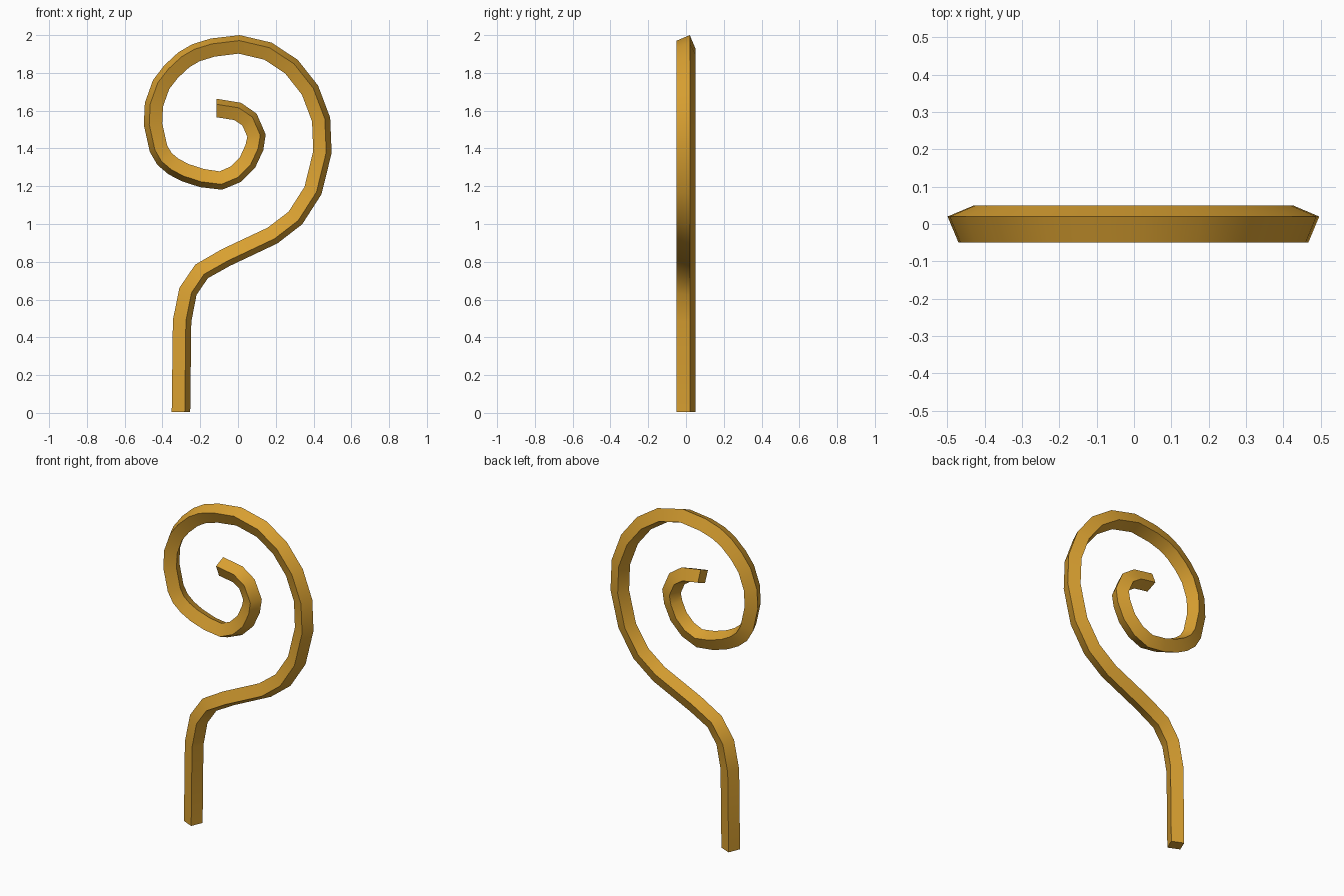
import bpy, bmesh
from mathutils import Vector

if "Cube" in bpy.data.objects:
    bpy.data.objects.remove(bpy.data.objects["Cube"])

# centre line of the scroll in the x-z plane: stem, big loop, inner curl
path = [(-.302, .004), (-.296, .487), (-.265, .643), (-.193, .749), (-.065, .822),
        (.183, .939), (.304, 1.032), (.397, 1.177), (.447, 1.381), (.44, 1.553),
        (.381, 1.709), (.283, 1.833), (.159, 1.915), (.006, 1.951), (-.134, 1.934),
        (-.222, 1.907), (-.286, 1.87), (-.354, 1.807), (-.407, 1.738), (-.445, 1.632),
        (-.45, 1.529), (-.421, 1.399), (-.389, 1.344), (-.341, 1.304), (-.28, 1.272),
        (-.19, 1.243), (-.091, 1.23), (-.013, 1.263), (.05, 1.325), (.087, 1.405),
        (.098, 1.468), (.061, 1.553), (-.002, 1.596), (-.114, 1.614)]
# slightly turned square section: (outward, y)
section = [(.02, -.049), (.049, .02), (-.02, .049), (-.049, -.02)]

gold = bpy.data.materials.new("gold")
gold.diffuse_color = (.70, .355, .031, 1)
gold.use_nodes = True
gold.node_tree.nodes["Principled BSDF"].inputs["Base Color"].default_value = gold.diffuse_color

pts = [Vector(p) for p in path]
bm = bmesh.new()
rings = []
for i, p in enumerate(pts):
    a = (p - pts[i - 1]).normalized() if i else Vector((0, 0))
    b = (pts[i + 1] - p).normalized() if i < len(pts) - 1 else Vector((0, 0))
    t = (a + b).normalized()
    if i == len(pts) - 1:
        t = Vector((-1, 0))          # inner tip is cut upright
    n = Vector((t.y, -t.x))          # outward side of the curl
    rings.append([bm.verts.new((p.x + n.x * o, y, p.y + n.y * o)) for o, y in section])

# side walls and end caps
for r, s in zip(rings, rings[1:]):
    for k in range(4):
        j = (k + 1) % 4
        bm.faces.new((r[k], r[j], s[j], s[k]))
bm.faces.new(rings[0])
bm.faces.new(rings[-1])
bmesh.ops.recalc_face_normals(bm, faces=bm.faces)

mesh = bpy.data.meshes.new("scroll_bar")
bm.to_mesh(mesh)
bm.free()
mesh.materials.append(gold)
obj = bpy.data.objects.new("scroll_bar", mesh)
bpy.context.collection.objects.link(obj)

# smooth along the bar, sharp along its four edges
bpy.context.view_layer.objects.active = obj
obj.select_set(True)
bpy.ops.object.shade_smooth_by_angle(angle=.87)
